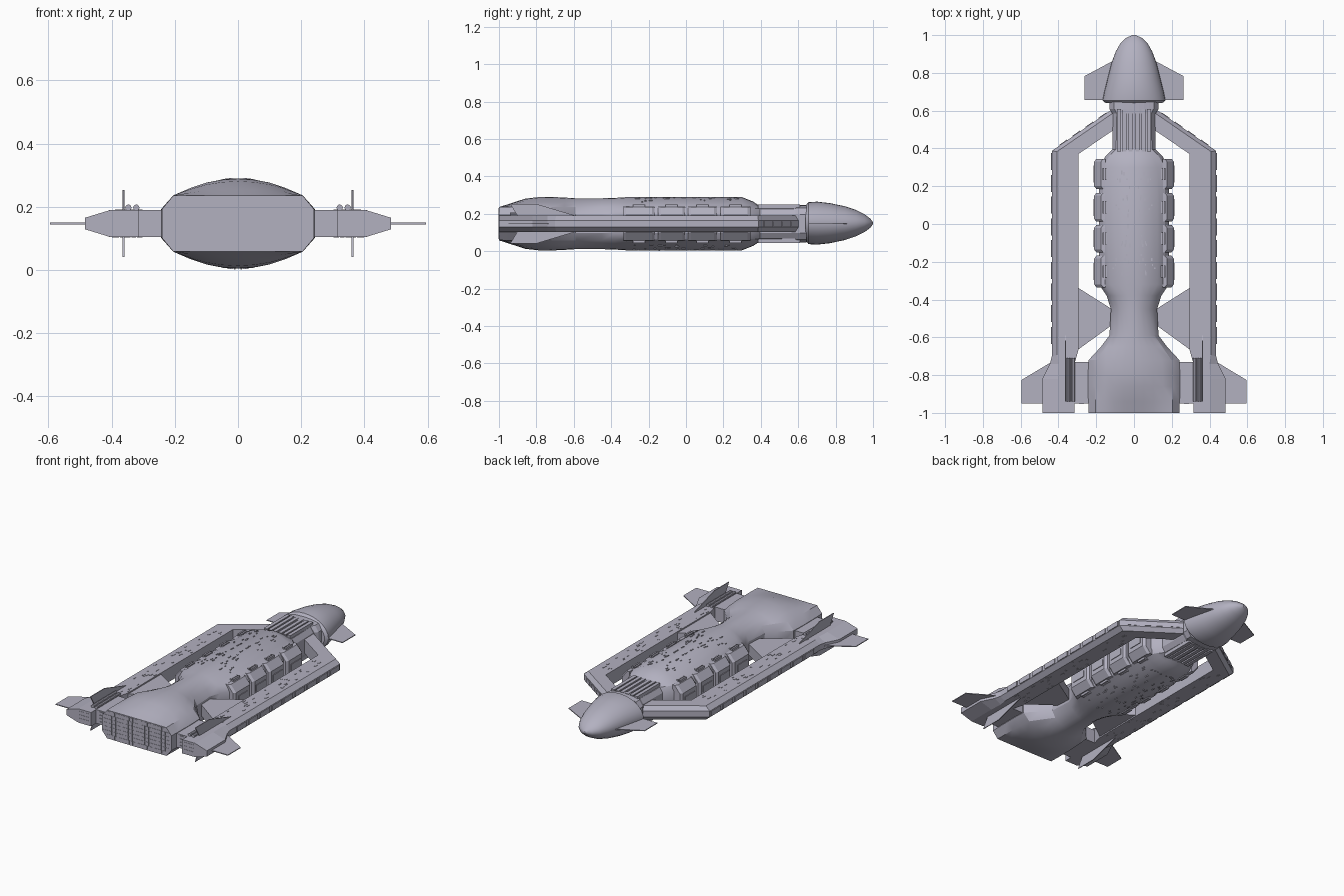
import bpy, bmesh, math, random
from mathutils import Vector

random.seed(4)
ZC = 0.147  # height of the centre line
if "Cube" in bpy.data.objects:
    bpy.data.objects.remove(bpy.data.objects["Cube"])

paint = bpy.data.materials.new("pale grey hull")
paint.use_nodes = True
COLOUR = (0.45, 0.44, 0.53, 1)
paint.diffuse_color = COLOUR
paint.node_tree.nodes["Principled BSDF"].inputs["Base Color"].default_value = COLOUR


def finish(name, bm, mirror=False, smooth=False):
    bmesh.ops.recalc_face_normals(bm, faces=bm.faces)
    mesh = bpy.data.meshes.new(name)
    bm.to_mesh(mesh)
    bm.free()
    mesh.materials.append(paint)
    ob = bpy.data.objects.new(name, mesh)
    bpy.context.collection.objects.link(ob)
    if mirror:
        ob.modifiers.new("mirror", 'MIRROR').use_axis[0] = True
    if smooth:
        bpy.ops.object.select_all(action='DESELECT')
        ob.select_set(True)
        bpy.context.view_layer.objects.active = ob
        bpy.ops.object.shade_smooth_by_angle(angle=math.radians(28))
    return ob


def loft(bm, rings):
    """Skin a list of point rings and cap both ends."""
    rows = [[bm.verts.new(p) for p in ring] for ring in rings]
    n = len(rows[0])
    for a, b in zip(rows, rows[1:]):
        for i in range(n):
            j = (i + 1) % n
            bm.faces.new((a[i], a[j], b[j], b[i]))
    bm.faces.new(rows[0])
    bm.faces.new(rows[-1])


def box(bm, x0, x1, y0, y1, z0, z1):
    loft(bm, [[(x0, y, z0), (x1, y, z0), (x1, y, z1), (x0, y, z1)] for y in (y0, y1)])


def plate(bm, outline, z, t):
    """Flat slab from an xy outline."""
    loft(bm, [[(x, y, z + d) for x, y in outline] for d in (-t / 2, t / 2)])


def hull_ring(y, w, sw, zs, zm, h):
    quarter = [(w, zm), (sw, zs), (sw * .75, zs + (h - zs) * .42),
               (sw * .5, zs + (h - zs) * .75), (sw * .25, zs + (h - zs) * .93)]
    top = quarter + [(0, h)] + [(-x, z) for x, z in reversed(quarter)]
    return [(x, y, ZC + z) for x, z in top] + [(x, y, ZC - z) for x, z in reversed(top)
                                               if True]


# Central hull: engine block, waist, mid body and forward neck
bm = bmesh.new()
loft(bm, [hull_ring(*s) for s in (
    (-1, .24, .205, .088, .046, .089),
    (-.94, .242, .205, .089, .046, .108),
    (-.86, .243, .205, .089, .046, .134),
    (-.79, .243, .203, .09, .046, .142),
    (-.72, .24, .198, .09, .046, .143),
    (-.65, .175, .15, .09, .048, .14),
    (-.59, .13, .108, .09, .05, .136),
    (-.45, .122, .1, .088, .05, .136),
    (-.38, .145, .12, .088, .05, .138),
    (-.32, .185, .165, .085, .05, .142),
    (.30, .185, .165, .085, .05, .142),
    (.36, .15, .13, .082, .05, .118),
    (.395, .115, .095, .08, .05, .094),
    (.63, .11, .09, .08, .05, .094))])
finish("central_hull", bm, smooth=True)

# Nose with an oval section
bm = bmesh.new()
rings = []
for y, w, h in ((.64, .15, .095), (.655, .166, .112), (.70, .157, .115), (.77, .14, .107),
                (.85, .12, .09), (.91, .098, .07), (.955, .073, .047),
                (.985, .043, .025), (1, .008, .005)):
    ring = []
    for i in range(32):
        a = math.tau * i / 32
        ring.append((w * math.cos(a), y, ZC + .003 + h * math.sin(a)))
    rings.append(ring)
loft(bm, rings)
finish("nose", bm, smooth=True)

# Collar behind the nose
bm = bmesh.new()
loft(bm, [hull_ring(y, w, w - .025, .085, .05, .1) for y, w in
          ((.585, .115), (.61, .13), (.645, .13))])
finish("nose_collar", bm)

# Long ribs on the forward neck
bm = bmesh.new()
for x in (.018, .05, .08):
    for z in (ZC + .09, ZC - .09):
        box(bm, x - .011, x + .011, .385, .61, z - .012, z + .012)
finish("neck_ribs", bm, mirror=True)

# Chamfered armour panels along the mid body, with paired slots on the slopes
PANELS = ((-.335, -.168), (-.15, -.005), (.012, .165), (.185, .345))
bm = bmesh.new()
slots = bmesh.new()
for y0, y1 in PANELS:
    rings = []
    for y, s in ((y0, .012), (y0 + .015, 0), (y1 - .015, 0), (y1, .012)):
        half = [(.15, .092), (.175 - s, .09), (.211 - s, .047)]
        rings.append([(x, y, ZC + z) for x, z in half] +
                     [(x, y, ZC - z) for x, z in reversed(half)])
    loft(bm, rings)
    mid = (y0 + y1) / 2
    for x in (.148, .163):
        for s in (-1, 1):
            z = ZC + s * .096
            box(slots, x - .005, x + .005, mid - .032, mid + .032, z - .008, z + .008)
    box(slots, .2, .215, mid - .045, mid + .045, ZC - .02, ZC + .02)
finish("side_armour", bm, mirror=True)
finish("armour_slots", slots, mirror=True)

# Outrigger arm: diagonal strut, long boom and rear nacelle in one sweep
bm = bmesh.new()
rings = []
for xi, yi, xo, yo, bevel in (
        (.09, .51, .09, .625, .2), (.295, .37, .435, .387, .2), (.295, -.67, .435, -.7, .2),
        (.315, -.74, .445, -.74, .35), (.315, -.82, .485, -.82, .48), (.315, -1, .485, -1, .48)):
    a, b = Vector((xi, yi, ZC)), Vector((xo, yo, ZC))
    m = b.lerp(a, bevel)
    up, lip = Vector((0, 0, .043)), Vector((0, 0, .018))
    rings.append([a + up, m + up, b + lip, b - lip, m - up, a - up])
loft(bm, rings)
finish("outrigger_arm", bm, mirror=True)

# Raised blocks along the outer edge and top of the arm
bm = bmesh.new()
for i in range(9):
    y = .33 - i * .115
    box(bm, .42, .44, y - .045, y + .045, ZC - .016, ZC + .016)
for i in range(4):
    t = .22 + i * .2
    c = Vector((.09, .625)).lerp(Vector((.435, .387)), t)
    d = Vector((.82, -.57)) * .025
    n = Vector((.57, .82)) * .004
    plate(bm, [c - d - n, c + d - n, c + d + n, c - d + n], ZC, .026)
finish("arm_edge_blocks", bm, mirror=True)

# Connectors between hull and arms: waist wedge and rear bridge
bm = bmesh.new()
plate(bm, [(.30, -.335), (.11, -.455), (.11, -.53), (.30, -.668)], ZC, .07)
finish("waist_connector", bm, mirror=True)
bm = bmesh.new()
box(bm, .22, .33, -.95, -.73, ZC - .043, ZC + .043)
for i in range(4):
    z = ZC - .03 + i * .02
    box(bm, .265, .29, -.954, -.94, z - .006, z + .006)
finish("rear_bridge", bm, mirror=True)

# Horizontal wings and nose canards
bm = bmesh.new()
plate(bm, [(.42, -.72), (.595, -.825), (.595, -.95), (.42, -.95)], ZC, .005)
finish("rear_wing", bm, mirror=True)
bm = bmesh.new()
plate(bm, [(.09, .875), (.262, .783), (.262, .657), (.09, .657)], ZC, .005)
finish("nose_canard", bm, mirror=True)

# Upright fins above and below each nacelle
bm = bmesh.new()
for s in (-1, 1):
    loft(bm, [[(x, y, ZC + s * z) for y, z in
               ((-.58, .04), (-.80, .106), (-.94, .106), (-.90, .04))] for x in (.36, .365)])
finish("upright_fin", bm, mirror=True)

# Twin tubes on top of each nacelle
bm = bmesh.new()
for x in (.322, .347):
    loft(bm, [[(x + .01 * math.cos(k * math.tau / 10), y,
                ZC + .05 + .01 * math.sin(k * math.tau / 10)) for k in range(10)]
              for y in (-.94, -.71)])
finish("nacelle_tubes", bm, mirror=True, smooth=True)

# Rows of thin tiles on the flat stern and nacelle ends
bm = bmesh.new()
for row in range(7):
    z = ZC - .072 + row * .024
    reach = .2 if abs(row - 3) > 2 else .228
    for col in range(8):
        w = reach / 8
        box(bm, col * w + .001, (col + 1) * w - .001, -1, -.996, z - .011, z + .011)
for ob_y in (-1.0,):
    for z in (-.022, 0, .022):
        box(bm, .325, .40, ob_y, -.996, ZC + z - .009, ZC + z + .009)
tiles = finish("stern_tiles", bm, mirror=True)
tiles.location.y = -.0015

# Small scattered surface fittings on arms and hull
bm = bmesh.new()
for i in range(70):
    x, y = random.uniform(.305, .395), random.uniform(-.68, .35)
    a, b = random.uniform(.002, .005), random.uniform(.003, .014)
    z = ZC + random.choice((-1, 1)) * .043
    box(bm, x - a, x + a, y - b, y + b, z - .002, z + .002)
for i in range(60):
    f, y = random.uniform(.05, .7), random.uniform(-.28, .28)
    x = f * .165
    z = ZC + random.choice((-1, 1)) * (.142 - .057 * (max(0, f * 1.02) ** 2))
    b = random.uniform(.003, .012)
    box(bm, x - .003, x + .003, y - b, y + b, z - .003, z + .003)
finish("surface_fittings", bm, mirror=True)
